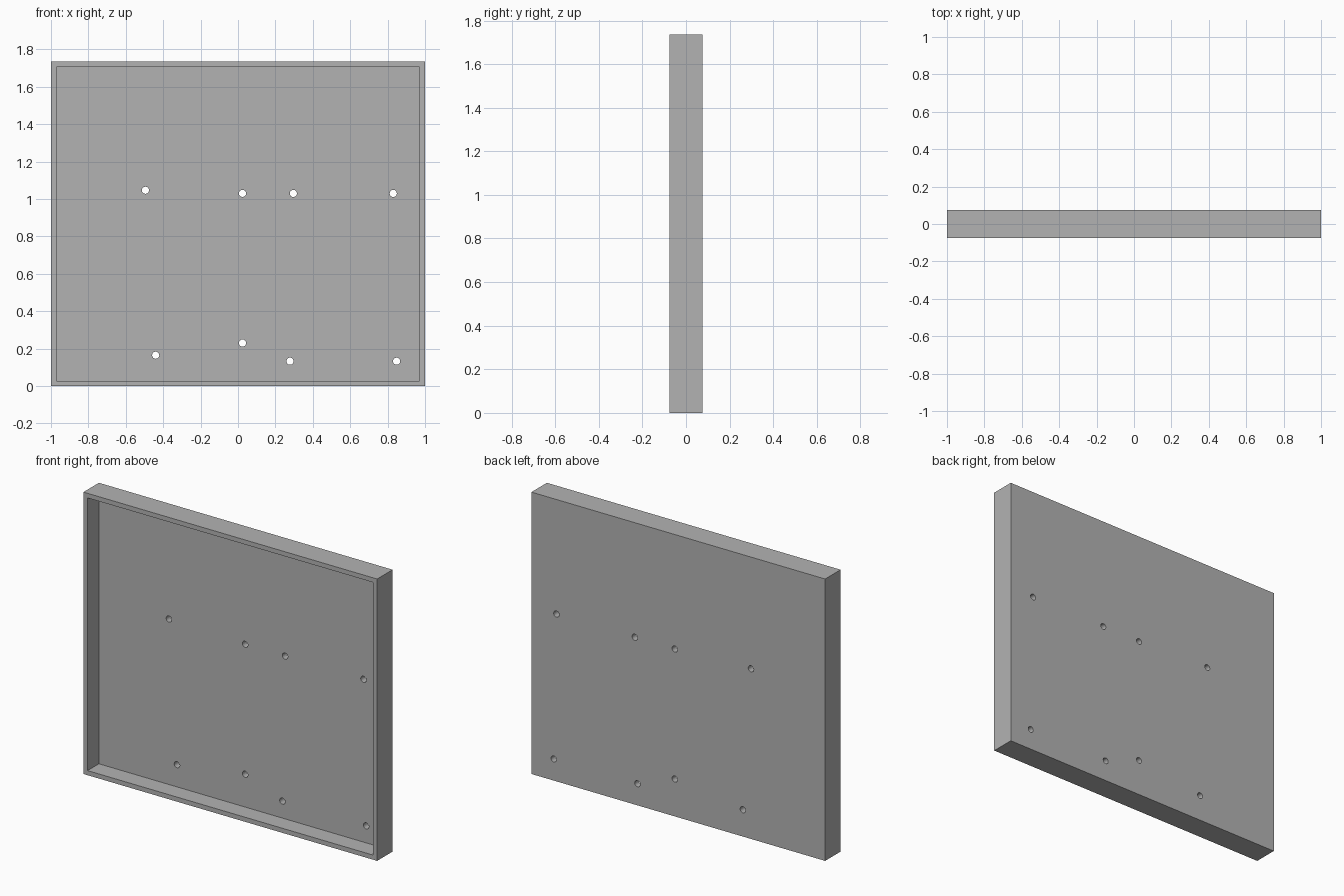
import bpy
import bmesh
from math import pi
from mathutils import Matrix, Vector

cube = bpy.data.objects.get("Cube")
if cube:
    bpy.data.objects.remove(cube, do_unlink=True)

WIDTH, DEPTH, HEIGHT = 2.0, 0.15, 1.735
RIM, BACK = 0.04, 0.04
HOLE_RADIUS = 0.019
HOLES = [(-0.495, 1.047), (0.024, 1.03), (0.296, 1.03), (0.83, 1.03),
         (-0.44, 0.165), (0.024, 0.23), (0.278, 0.133), (0.848, 0.133)]

grey = bpy.data.materials.new("plain_grey")
grey.use_nodes = True
colour = (0.45, 0.45, 0.45, 1.0)
grey.diffuse_color = colour
grey.node_tree.nodes["Principled BSDF"].inputs["Base Color"].default_value = colour


def make_object(name, bm):
    mesh = bpy.data.meshes.new(name)
    bm.to_mesh(mesh)
    bm.free()
    mesh.materials.append(grey)
    obj = bpy.data.objects.new(name, mesh)
    bpy.context.scene.collection.objects.link(obj)
    return obj


# Shallow tray: a slab whose front face is inset and pushed back
bm = bmesh.new()
size = Matrix.Diagonal((WIDTH, DEPTH, HEIGHT, 1))
bmesh.ops.create_cube(bm, size=1, matrix=Matrix.Translation((0, 0, HEIGHT / 2)) @ size)
bm.normal_update()
front = min(bm.faces, key=lambda f: f.normal.y)
bmesh.ops.inset_region(bm, faces=[front], thickness=RIM)
floor = bmesh.ops.extrude_discrete_faces(bm, faces=[front])["faces"][0]
bmesh.ops.translate(bm, verts=floor.verts, vec=Vector((0, DEPTH - BACK, 0)))
bmesh.ops.recalc_face_normals(bm, faces=bm.faces)
tray = make_object("tray_panel", bm)

# Round mounting holes through the back plate
bm = bmesh.new()
for x, z in HOLES:
    place = Matrix.Translation((x, DEPTH / 2, z)) @ Matrix.Rotation(pi / 2, 4, "X")
    bmesh.ops.create_cone(bm, cap_ends=True, segments=32, radius1=HOLE_RADIUS,
                          radius2=HOLE_RADIUS, depth=BACK * 3, matrix=place)
cutter = make_object("hole_cutter", bm)
cutter.hide_render = True
cutter.hide_set(True)

cut = tray.modifiers.new("mounting_holes", "BOOLEAN")
cut.operation = "DIFFERENCE"
cut.solver = "EXACT"
cut.object = cutter

# Apply the cut and keep the edges sharp
bpy.context.view_layer.objects.active = tray
tray.select_set(True)
bpy.ops.object.modifier_apply(modifier=cut.name)
bpy.data.objects.remove(cutter, do_unlink=True)
bpy.ops.object.shade_smooth_by_angle()
